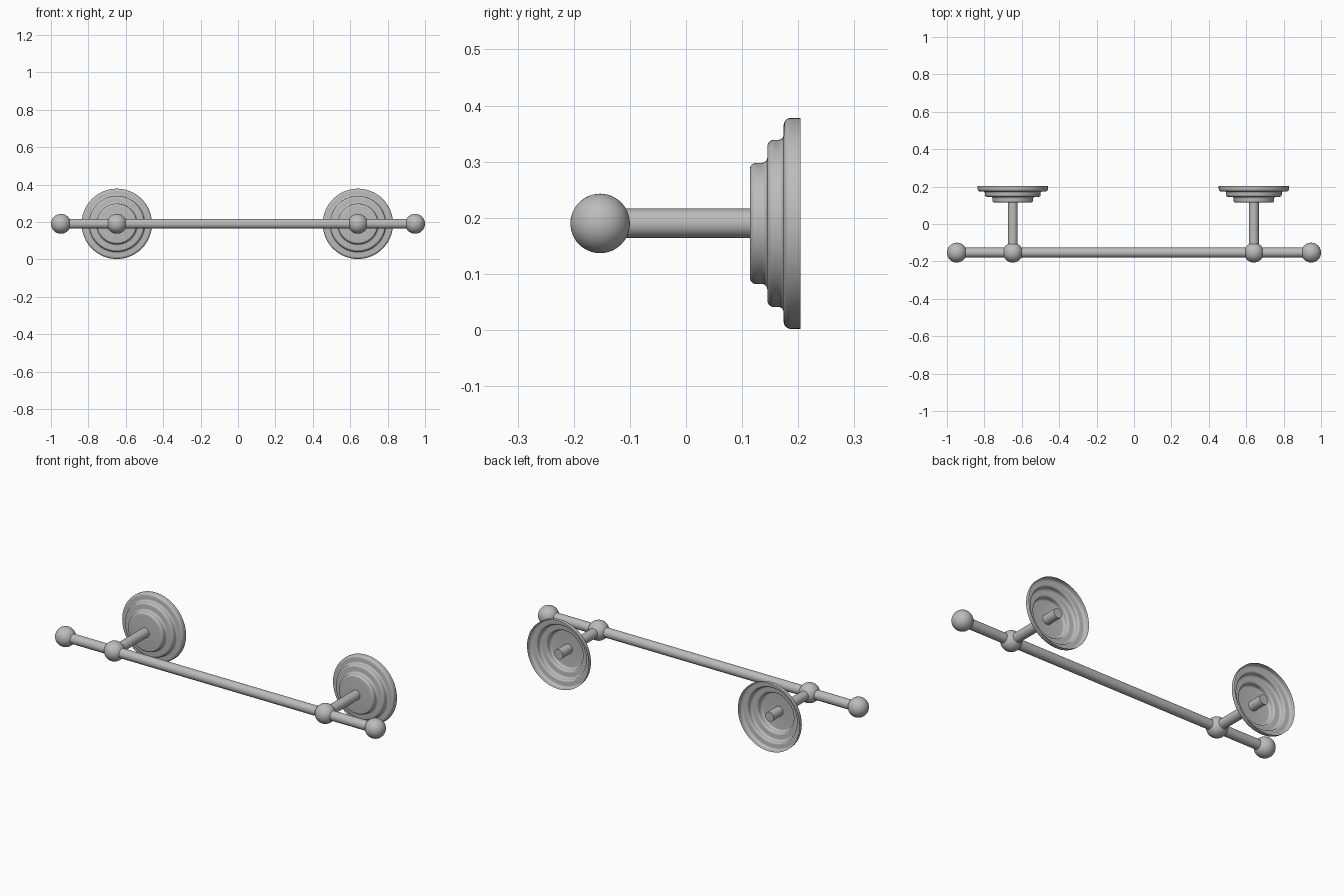
import bpy
import math
from mathutils import Vector

cube = bpy.data.objects.get("Cube")
if cube:
    bpy.data.objects.remove(cube, do_unlink=True)

AXIS_Z = 0.19
BAR_Y = -0.153
BALL_R = 0.053
ROD_R = 0.0262
POSTS = {"right": -0.648, "left": 0.641}
END_X = 1 - BALL_R

metal = bpy.data.materials.new("satin_grey_metal")
metal.use_nodes = True
grey = (0.5, 0.5, 0.5, 1)
metal.diffuse_color = grey
metal.node_tree.nodes["Principled BSDF"].inputs["Base Color"].default_value = grey


def finish(obj, name, angle=40):
    obj.name = name
    obj.data.materials.append(metal)
    bpy.ops.object.select_all(action="DESELECT")
    obj.select_set(True)
    bpy.context.view_layer.objects.active = obj
    bpy.ops.object.shade_smooth_by_angle(angle=math.radians(angle))


def ball(name, x):
    bpy.ops.mesh.primitive_uv_sphere_add(segments=48, ring_count=24, radius=BALL_R,
                                         location=(x, BAR_Y, AXIS_Z))
    finish(bpy.context.object, name)


def rod(name, start, end):
    start, end = Vector(start), Vector(end)
    axis = end - start
    bpy.ops.mesh.primitive_cylinder_add(
        vertices=40, radius=ROD_R, depth=axis.length, location=(start + end) / 2,
        rotation=axis.to_track_quat("Z", "Y").to_euler())
    finish(bpy.context.object, name)


def arc(r, y, size, start, stop, steps=6):
    """Rounded corner of the profile, as (radius, y) points."""
    turn = [math.radians(start + (stop - start) * i / steps) for i in range(steps + 1)]
    return [(r + size * math.cos(a), y + size * math.sin(a)) for a in turn]


def flange(name, x, segments=64):
    # Stepped, open-backed shell: rounded edges outside, coves between steps
    profile = [(0.188, 0.204)]
    profile += arc(0.175, 0.187, 0.013, 0, -90)
    profile += arc(0.158, 0.165, 0.009, 90, 180)
    profile += arc(0.137, 0.157, 0.012, 0, -90)
    profile += arc(0.118, 0.135, 0.010, 90, 180)
    profile += arc(0.097, 0.125, 0.011, 0, -90)
    verts, faces = [], []
    for r, y in profile:
        for i in range(segments):
            a = math.tau * i / segments
            verts.append((x + r * math.cos(a), y, AXIS_Z + r * math.sin(a)))
    for ring in range(len(profile) - 1):
        for i in range(segments):
            a, b = ring * segments + i, ring * segments + (i + 1) % segments
            faces.append((a, b, b + segments, a + segments))
    faces.append(tuple(range(len(verts) - segments, len(verts))))
    mesh = bpy.data.meshes.new(name)
    mesh.from_pydata(verts, [], faces)
    obj = bpy.data.objects.new(name, mesh)
    bpy.context.collection.objects.link(obj)
    finish(obj, name)


# Long bar with a ball on each end
rod("towel_bar", (-END_X, BAR_Y, AXIS_Z), (END_X, BAR_Y, AXIS_Z))
ball("right_end_ball", -END_X)
ball("left_end_ball", END_X)

# Wall supports: joint ball, post through the shell, stepped flange
for side, x in POSTS.items():
    ball(side + "_joint_ball", x)
    rod(side + "_post", (x, BAR_Y, AXIS_Z), (x, 0.197, AXIS_Z))
    flange(side + "_wall_flange", x)
